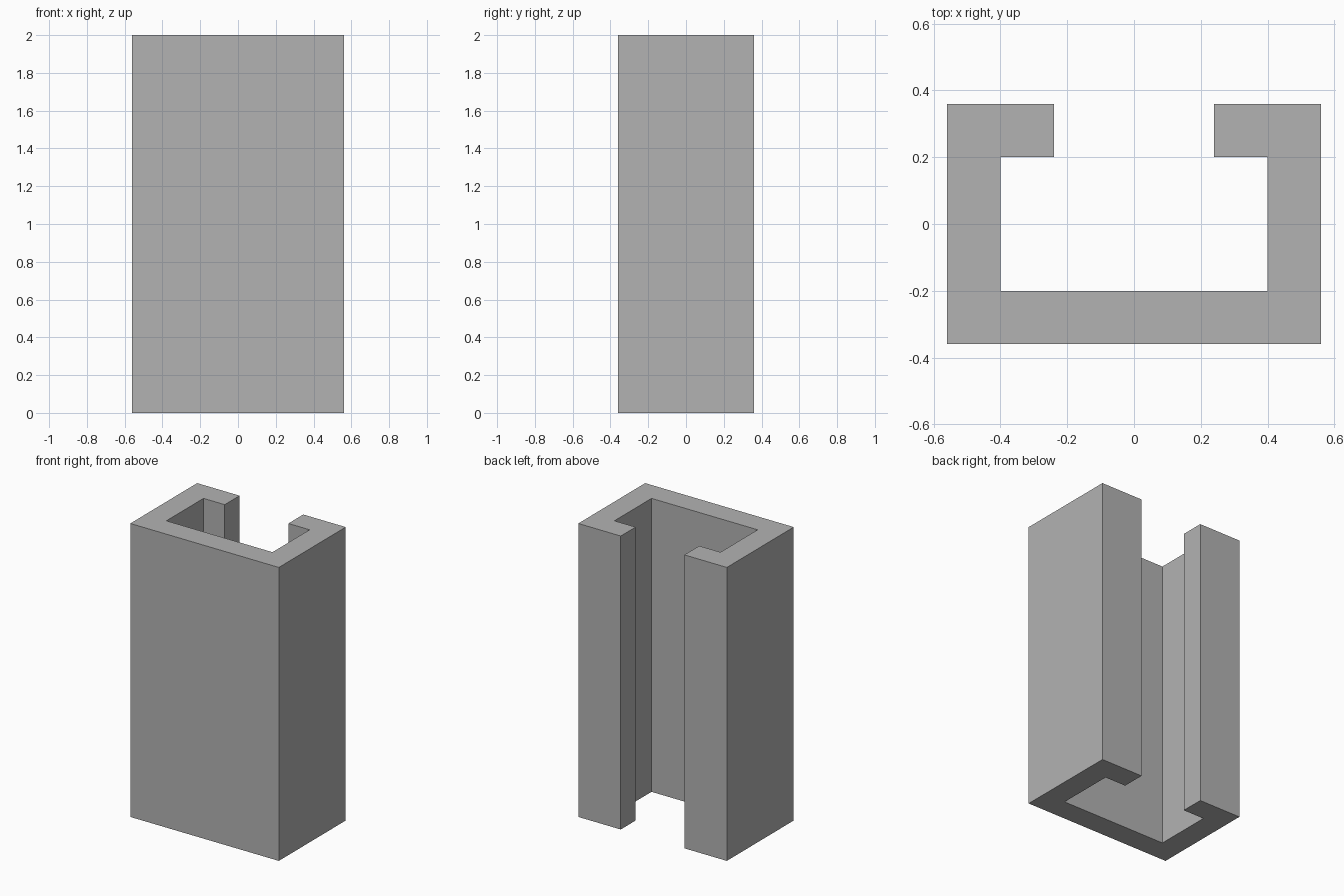
import bpy
import bmesh

cube = bpy.data.objects.get("Cube")
if cube:
    bpy.data.objects.remove(cube, do_unlink=True)

HEIGHT = 2.0

# Left half of the C-shaped section, from the web round the lip and back inside
half = [(0.56, -0.36), (0.56, 0.36), (0.24, 0.36),
        (0.24, 0.2), (0.4, 0.2), (0.4, -0.2)]
outline = half + [(-x, y) for x, y in reversed(half)]

# Extrude the section upwards
bm = bmesh.new()
section = bm.faces.new([bm.verts.new((x, y, 0)) for x, y in outline])
result = bmesh.ops.extrude_face_region(bm, geom=[section], use_keep_orig=True)
top = [v for v in result["geom"] if isinstance(v, bmesh.types.BMVert)]
bmesh.ops.translate(bm, verts=top, vec=(0, 0, HEIGHT))
bmesh.ops.recalc_face_normals(bm, faces=bm.faces)
mesh = bpy.data.meshes.new("lipped_channel")
bm.to_mesh(mesh)
bm.free()

# Plain grey finish
grey = bpy.data.materials.new("plain_grey")
grey.use_nodes = True
color = (0.45, 0.45, 0.45, 1)
grey.diffuse_color = color
grey.node_tree.nodes["Principled BSDF"].inputs["Base Color"].default_value = color
mesh.materials.append(grey)

channel = bpy.data.objects.new("lipped_channel", mesh)
bpy.context.collection.objects.link(channel)
